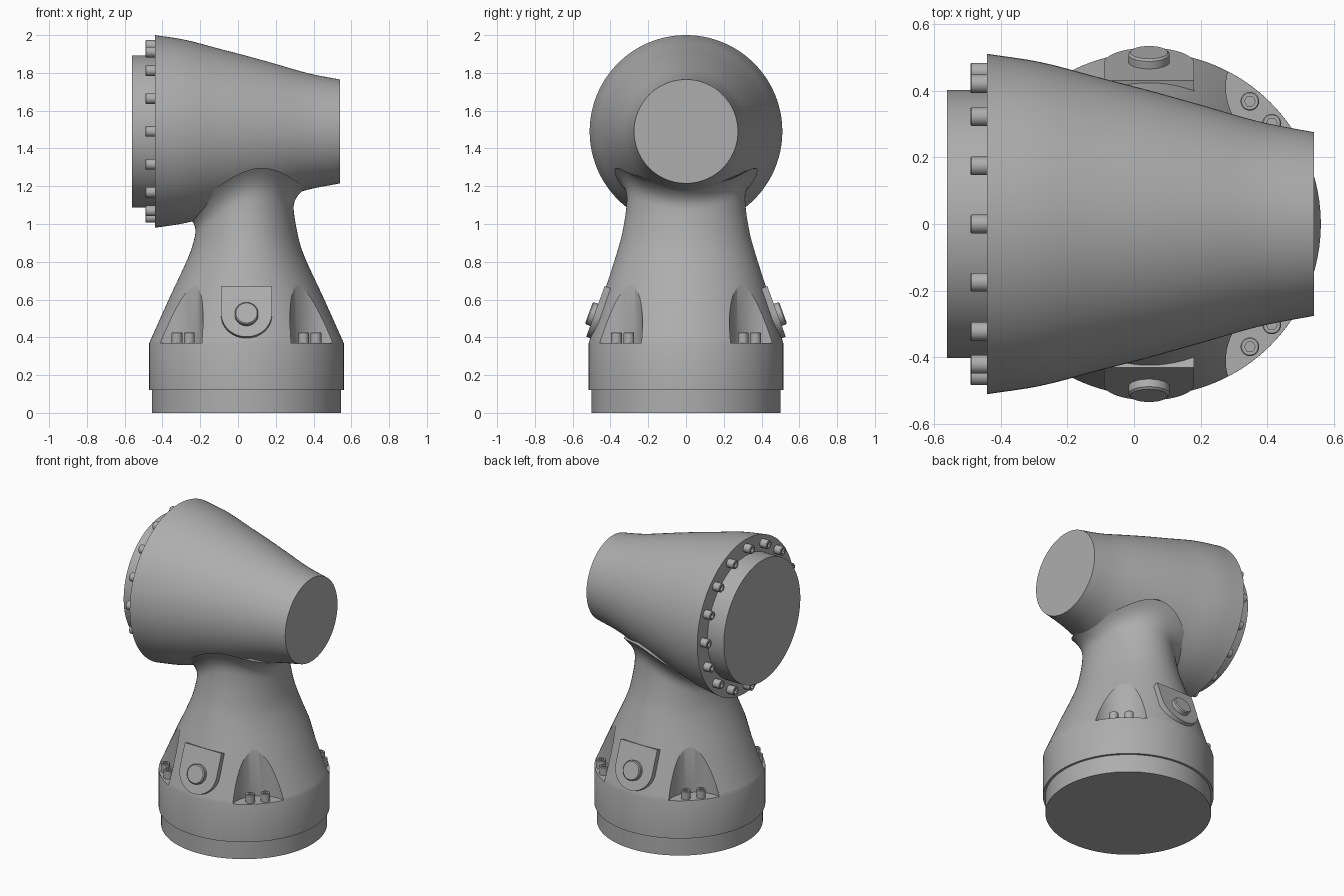
import bpy, bmesh, math
from mathutils import Matrix, Vector

if "Cube" in bpy.data.objects:
    bpy.data.objects.remove(bpy.data.objects["Cube"])

grey = bpy.data.materials.new("machine grey")
grey.use_nodes = True
colour = (0.42, 0.42, 0.42, 1)
grey.diffuse_color = colour
grey.node_tree.nodes["Principled BSDF"].inputs["Base Color"].default_value = colour

AXIS_X = 0.045    # vertical axis of the base
HEAD_Z = 1.49     # horizontal axis of the head
HEAD = [(-0.44, 0.51), (-0.28, 0.485), (-0.1, 0.438), (0.05, 0.399),
        (0.2, 0.357), (0.38, 0.306), (0.54, 0.275)]
NECK_X = [(0.37, 0.515), (0.6, 0.412), (0.84, 0.302), (0.95, 0.27), (1.1, 0.248), (1.5, 0.24)]
NECK_Y = [(0.37, 0.515), (0.6, 0.445), (0.84, 0.368), (0.95, 0.338), (1.1, 0.315), (1.5, 0.3)]


def curve(points, t):
    """Smooth interpolation through (t, value) points."""
    t = min(max(t, points[0][0]), points[-1][0])
    i = next(k for k in range(len(points) - 1) if t <= points[k + 1][0])

    def slope(k):
        a, b = points[max(k - 1, 0)], points[min(k + 1, len(points) - 1)]
        return (b[1] - a[1]) / (b[0] - a[0])
    (t0, v0), (t1, v1) = points[i], points[i + 1]
    w, u = t1 - t0, (t - t0) / (t1 - t0)
    return (v0 * (1 + 2 * u) * (1 - u) ** 2 + slope(i) * w * u * (1 - u) ** 2
            + v1 * u * u * (3 - 2 * u) + slope(i + 1) * w * u * u * (u - 1))


def finish(name, bm, matrix=Matrix()):
    bmesh.ops.recalc_face_normals(bm, faces=bm.faces)
    mesh = bpy.data.meshes.new(name)
    bm.to_mesh(mesh)
    bm.free()
    mesh.transform(matrix)
    mesh.materials.append(grey)
    obj = bpy.data.objects.new(name, mesh)
    bpy.context.collection.objects.link(obj)
    return obj


def smooth(obj, angle=35):
    bpy.ops.object.select_all(action='DESELECT')
    obj.select_set(True)
    bpy.context.view_layer.objects.active = obj
    bpy.ops.object.shade_smooth_by_angle(angle=math.radians(angle))


def loft(name, rings, matrix=Matrix()):
    """Skin a stack of equal rings and cap both ends."""
    bm = bmesh.new()
    rows = [[bm.verts.new(p) for p in ring] for ring in rings]
    n = len(rows[0])
    for low, high in zip(rows, rows[1:]):
        for i in range(n):
            j = (i + 1) % n
            bm.faces.new((low[i], low[j], high[j], high[i]))
    bm.faces.new(rows[0][::-1])
    bm.faces.new(rows[-1])
    return finish(name, bm, matrix)


def circle(r, z, n, hexagon=False):
    ring = []
    for i in range(n):
        a = math.tau * i / n
        k = r
        if hexagon:
            k = r * math.cos(math.pi / 6) / math.cos(a % (math.pi / 3) - math.pi / 6)
        ring.append((k * math.cos(a), k * math.sin(a), z))
    return ring


def lathe(name, profile, matrix=Matrix(), n=96):
    obj = loft(name, [circle(r, z, n) for r, z in profile], matrix)
    smooth(obj)
    return obj


def bolt(name, radius, height, matrix):
    """Cylindrical bolt head with a hexagon socket."""
    rings = [circle(radius, 0, 24), circle(radius, height - 0.003, 24),
             circle(radius - 0.003, height, 24),
             circle(radius * 0.58, height, 24, True),
             circle(radius * 0.58, height * 0.4, 24, True)]
    smooth(loft(name, rings, matrix), 30)


# Base flange
base_place = Matrix.Translation((AXIS_X, 0, 0))
lathe("base_flange", [(0.5, 0), (0.5, 0.13)], base_place, 128)

# Head shell, end cover and ring of bolts, all along the x axis
along_x = Matrix.Translation((0, 0, HEAD_Z)) @ Matrix.Rotation(math.pi / 2, 4, 'Y')
steps = 40
span = [HEAD[0][0] + (HEAD[-1][0] - HEAD[0][0]) * i / steps for i in range(steps + 1)]
lathe("head_shell", [(curve(HEAD, x), x) for x in span], along_x, 128)
lathe("head_cover", [(0.402, -0.56), (0.402, -0.43)], along_x, 128)
backward = Matrix.Rotation(-math.pi / 2, 4, 'Y')
for i in range(16):
    a = math.tau * i / 16
    place = Matrix.Translation((-0.438, 0.455 * math.cos(a), HEAD_Z + 0.455 * math.sin(a)))
    bolt(f"head_bolt_{i + 1}", 0.028, 0.052, place @ backward)


# Collar and tapering neck, flaring into the underside of the head
def neck_point(a, z):
    return Vector((AXIS_X + curve(NECK_X, z) * math.cos(a), curve(NECK_Y, z) * math.sin(a), z))


def head_gap(p):
    return math.hypot(p.y, p.z - HEAD_Z) - curve(HEAD, p.x)


SIDES, ROWS, FLARE = 128, 56, 0.09
columns = []
for i in range(SIDES):
    a = math.tau * i / SIDES
    low, high = 0.8, HEAD_Z
    for _ in range(24):
        mid = (low + high) / 2
        low, high = (mid, high) if head_gap(neck_point(a, mid)) > -0.03 else (low, mid)
    column = [Vector((AXIS_X + 0.515 * math.cos(a), 0.515 * math.sin(a), 0.12))]
    for k in range(ROWS + 1):
        s = k / ROWS
        p = neck_point(a, 0.37 + (low - 0.37) * (1 - (1 - s) ** 1.4))
        near = max(0, 1 - max(head_gap(p), -0.03) / FLARE)
        out = 0.035 * near ** 2.5
        p += Vector((math.cos(a) * out, math.sin(a) * out, 0))
        column.append(p)
    columns.append(column)
body = loft("neck_body", list(zip(*columns)))

# Four bolt pockets cut into the foot of the neck
diagonals = [math.radians(45 + 90 * i) for i in range(4)]
for a in diagonals:
    place = Matrix.Translation((AXIS_X + 0.58 * math.cos(a), 0.58 * math.sin(a), 0))
    cutter = loft("pocket_cutter", [circle(0.18, z, 64) for z in (0.371, 0.95)], place)
    cutter.hide_render = True
    mod = body.modifiers.new("pocket", 'BOOLEAN')
    mod.operation, mod.solver, mod.object = 'DIFFERENCE', 'EXACT', cutter
    bpy.context.view_layer.objects.active = body
    bpy.ops.object.modifier_apply(modifier=mod.name)
    bpy.data.objects.remove(cutter)
smooth(body, 25)

# Pairs of bolts standing in the pockets
for i, a in enumerate(diagonals):
    for side in (-1, 1):
        b = a + side * math.radians(5.6)
        place = Matrix.Translation((AXIS_X + 0.476 * math.cos(b), 0.476 * math.sin(b), 0.368))
        bolt(f"pocket_bolt_{2 * i + (side + 1) // 2 + 1}", 0.028, 0.057, place)

# Tilted U-shaped pads with round plugs, front and back
half = 0.135
outline = [(half * math.cos(t), half * math.sin(t))
           for t in [math.pi + math.pi * i / 32 for i in range(33)]]
outline += [(half, 0.15), (-half, 0.15)]
for name, turn in (("front", 0), ("back", math.pi)):
    place = (base_place @ Matrix.Rotation(turn, 4, 'Z')
             @ Matrix.Translation((0, -0.482, 0.53))
             @ Matrix.Rotation(math.radians(70), 4, 'X'))
    pad = loft(name + "_pad", [[(x, y, z) for x, y in outline] for z in (-0.09, 0)], place)
    smooth(pad)
    plug_place = place @ Matrix.Translation((0, -0.012, 0))
    lathe(name + "_plug", [(0.062, -0.02), (0.062, 0.024), (0.056, 0.03)], plug_place, 48)
